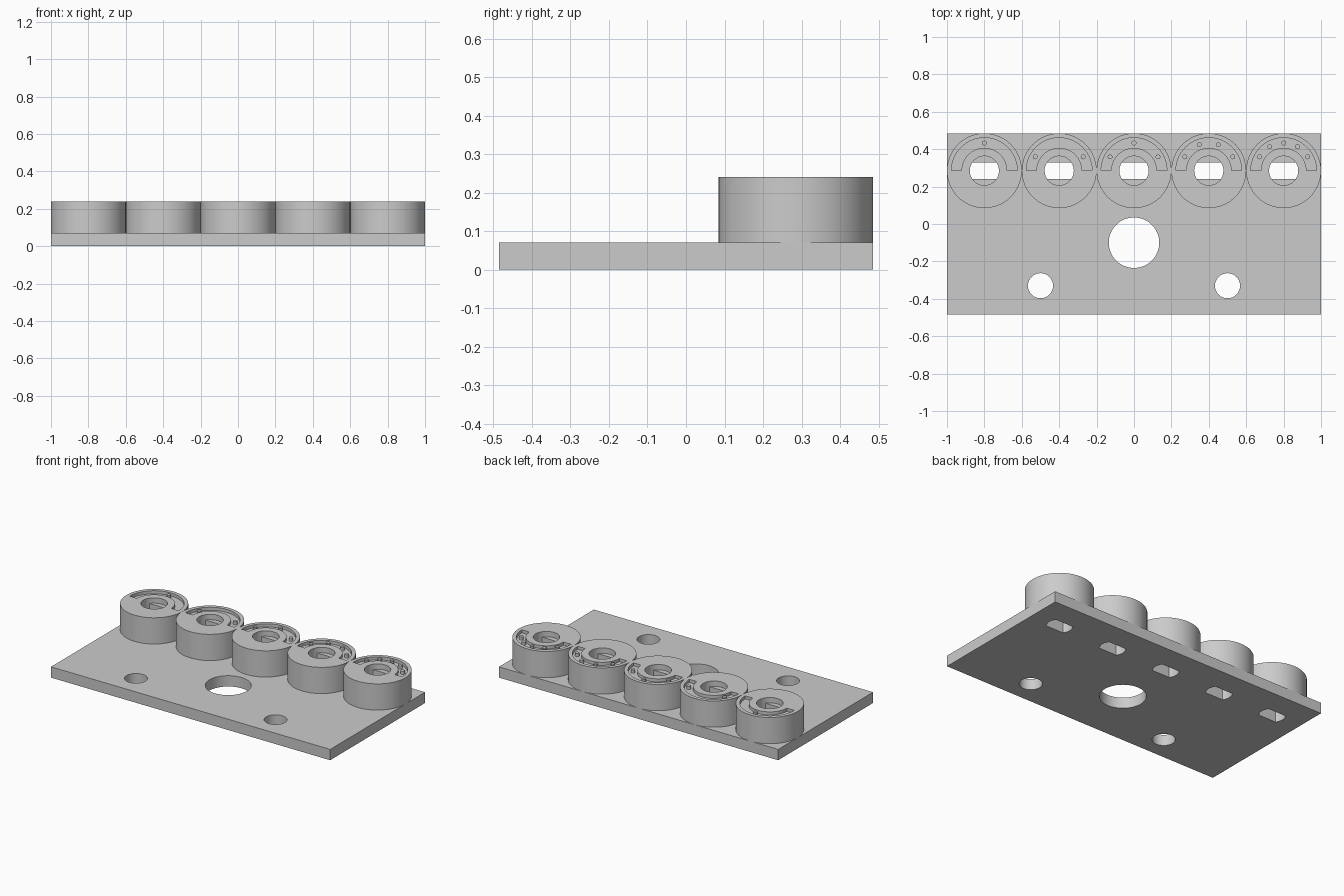
import bpy, bmesh
from math import sin, cos, pi, asin, radians

cube = bpy.data.objects.get("Cube")
if cube:
    bpy.data.objects.remove(cube, do_unlink=True)

grey = bpy.data.materials.new("light grey")
grey.use_nodes = True
grey.diffuse_color = (0.6, 0.6, 0.6, 1)
grey.node_tree.nodes["Principled BSDF"].inputs["Base Color"].default_value = (0.6, 0.6, 0.6, 1)

PLATE_TOP, HUB_TOP, HUB_Y = 0.07, 0.24, 0.285
BORE_DEPTH, GROOVE_DEPTH = 0.035, 0.02


def arc(r, start, end, n):
    return [(r * cos(start + (end - start) * i / n), r * sin(start + (end - start) * i / n))
            for i in range(n + 1)]


def circle(r, n=64):
    return arc(r, 0, 2 * pi, n)[:-1]


def prism(name, outline, x, y, z0, z1):
    """Extrude a flat outline from z0 to z1."""
    bm = bmesh.new()
    face = bm.faces.new([bm.verts.new((x + px, y + py, z0)) for px, py in outline])
    top = bmesh.ops.extrude_face_region(bm, geom=[face])["geom"]
    bmesh.ops.translate(bm, vec=(0, 0, z1 - z0),
                        verts=[g for g in top if isinstance(g, bmesh.types.BMVert)])
    bmesh.ops.recalc_face_normals(bm, faces=bm.faces)
    mesh = bpy.data.meshes.new(name)
    bm.to_mesh(mesh)
    bm.free()
    mesh.materials.append(grey)
    ob = bpy.data.objects.new(name, mesh)
    bpy.context.collection.objects.link(ob)
    return ob


def activate(ob):
    bpy.ops.object.select_all(action="DESELECT")
    ob.select_set(True)
    bpy.context.view_layer.objects.active = ob


def cut(ob, *shape):
    """Subtract a prism from the object."""
    cutter = prism("cutter", *shape)
    cutter.hide_render = True
    activate(ob)
    mod = ob.modifiers.new("cut", "BOOLEAN")
    mod.operation, mod.solver, mod.object = "DIFFERENCE", "EXACT", cutter
    bpy.ops.object.modifier_apply(modifier=mod.name)
    bpy.data.objects.remove(cutter, do_unlink=True)


def smooth(ob):
    activate(ob)
    bpy.ops.object.shade_smooth_by_angle(angle=radians(30))


# Shaft slot with two flats, and half-ring groove
flat = asin(0.045 / 0.078)
slot = arc(0.078, -flat, flat, 12) + arc(0.078, pi - flat, pi + flat, 12)
groove = arc(0.176, 0, pi, 48) + arc(0.122, pi, 0, 48)

# Base plate with mounting holes
plate = prism("base_plate", [(-1, -0.485), (1, -0.485), (1, 0.485), (-1, 0.485)], 0, 0, 0, PLATE_TOP)
for x, y, r in [(0, -0.1, 0.135), (-0.5, -0.33, 0.067), (0.5, -0.33, 0.067)]:
    cut(plate, circle(r), x, y, -0.1, 0.2)

# Row of hubs, each with its own number of marker pegs
peg_angles = [[90], [30, 150], [30, 90, 150], [30, 70, 110, 150], [30, 60, 90, 120, 150]]
for i, angles in enumerate(peg_angles):
    x = -0.8 + 0.4 * i
    cut(plate, slot, x, HUB_Y, -0.1, 0.2)
    hub = prism(f"hub_{i + 1}", circle(0.2, 96), x, HUB_Y, PLATE_TOP, HUB_TOP)
    cut(hub, slot, x, HUB_Y, 0, 0.3)
    cut(hub, circle(0.078), x, HUB_Y, HUB_TOP - BORE_DEPTH, 0.3)
    cut(hub, groove, x, HUB_Y, HUB_TOP - GROOVE_DEPTH, 0.3)
    smooth(hub)
    for j, a in enumerate(angles):
        px, py = 0.148 * cos(radians(a)), 0.148 * sin(radians(a))
        smooth(prism(f"hub_{i + 1}_peg_{j + 1}", circle(0.013, 20), x + px, HUB_Y + py,
                     HUB_TOP - GROOVE_DEPTH, HUB_TOP))
smooth(plate)
